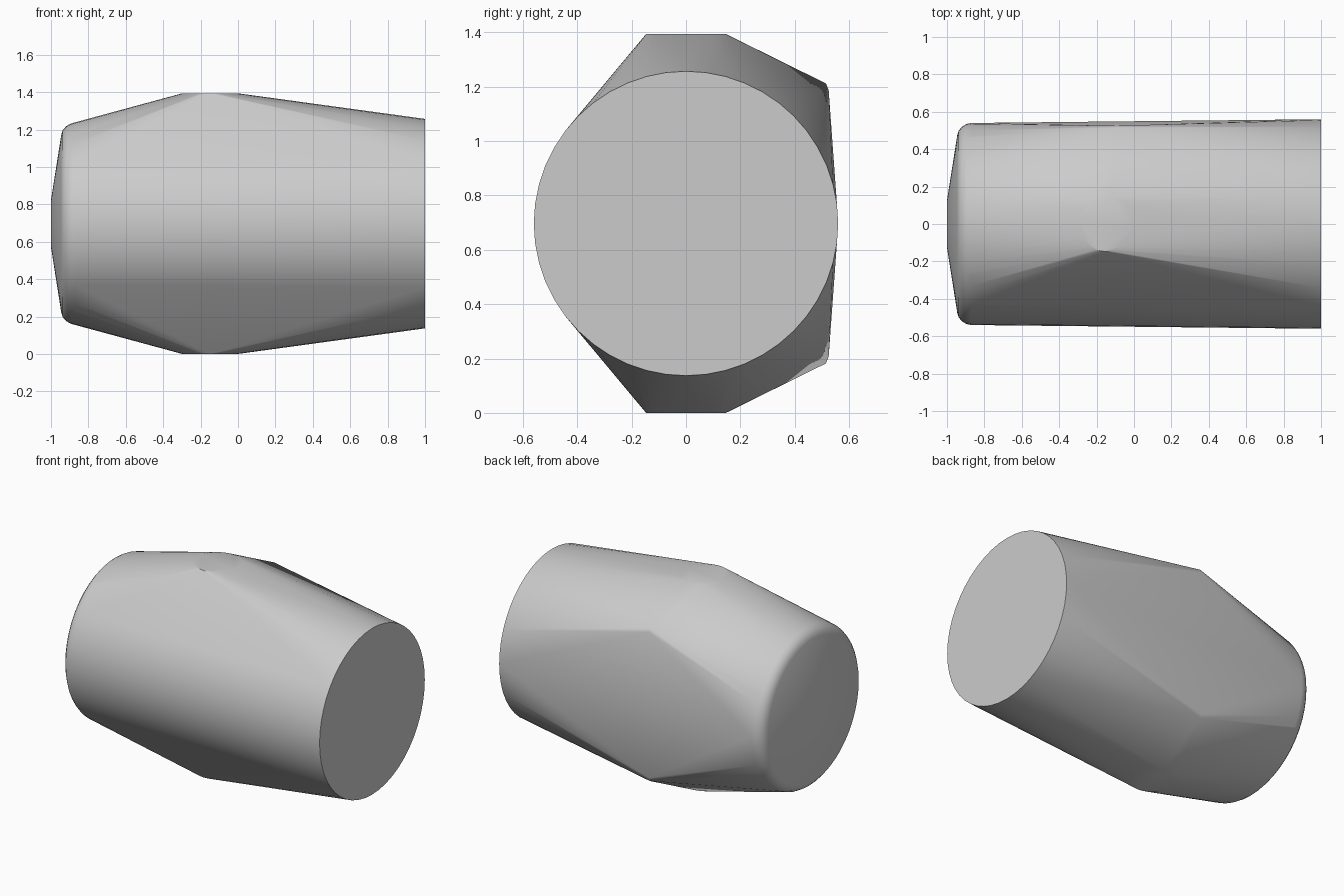
import bpy, bmesh, math
from mathutils import Vector

cube = bpy.data.objects.get("Cube")
if cube:
    bpy.data.objects.remove(cube, do_unlink=True)

MID_Z = 0.697
SIDES = 48

# Light grey material
grey = bpy.data.materials.new("light grey")
grey.use_nodes = True
colour = (0.6, 0.6, 0.6, 1)
grey.diffuse_color = colour
grey.node_tree.nodes["Principled BSDF"].inputs["Base Color"].default_value = colour


def ring(bm, centre, radius, axis, sides=SIDES):
    """Add a circle of points around the given axis."""
    for i in range(sides):
        a = 2 * math.pi * i / sides
        u, v = radius * math.cos(a), radius * math.sin(a)
        offset = Vector((0, u, v)) if axis == "X" else Vector((u, v, 0))
        bm.verts.new(Vector(centre) + offset)


bm = bmesh.new()

# Barrel: flat end, rounded shoulder and shallow cone end
barrel = [(1, 0.56), (-0.87, 0.54), (-0.895, 0.535), (-0.92, 0.52),
          (-0.937, 0.50), (-0.945, 0.475), (-1, 0.125)]
for x, radius in barrel:
    ring(bm, (x, 0, MID_Z), radius, "X")

# Round pads at top and bottom, pointed corners at the back
for side in (1, -1):
    ring(bm, (-0.15, 0, MID_Z + side * MID_Z), 0.147, "Z", 32)
    for y, dz in ((0.515, 0.515), (0.525, 0.49)):
        bm.verts.new((-0.09, y, MID_Z + side * dz))

# Wrap everything in one taut skin
result = bmesh.ops.convex_hull(bm, input=bm.verts[:])
loose = {v for v in result["geom_interior"] + result["geom_unused"]
         if isinstance(v, bmesh.types.BMVert)}
bmesh.ops.delete(bm, geom=list(loose), context="VERTS")
bmesh.ops.dissolve_limit(bm, angle_limit=math.radians(0.2),
                         verts=bm.verts[:], edges=bm.edges[:])
bmesh.ops.recalc_face_normals(bm, faces=bm.faces[:])

mesh = bpy.data.meshes.new("body_shell")
bm.to_mesh(mesh)
bm.free()
mesh.materials.append(grey)
body = bpy.data.objects.new("body_shell", mesh)
bpy.context.collection.objects.link(body)

# Smooth shading with a crisp flat end
bpy.ops.object.select_all(action="DESELECT")
body.select_set(True)
bpy.context.view_layer.objects.active = body
bpy.ops.object.shade_smooth_by_angle(angle=math.radians(35))
